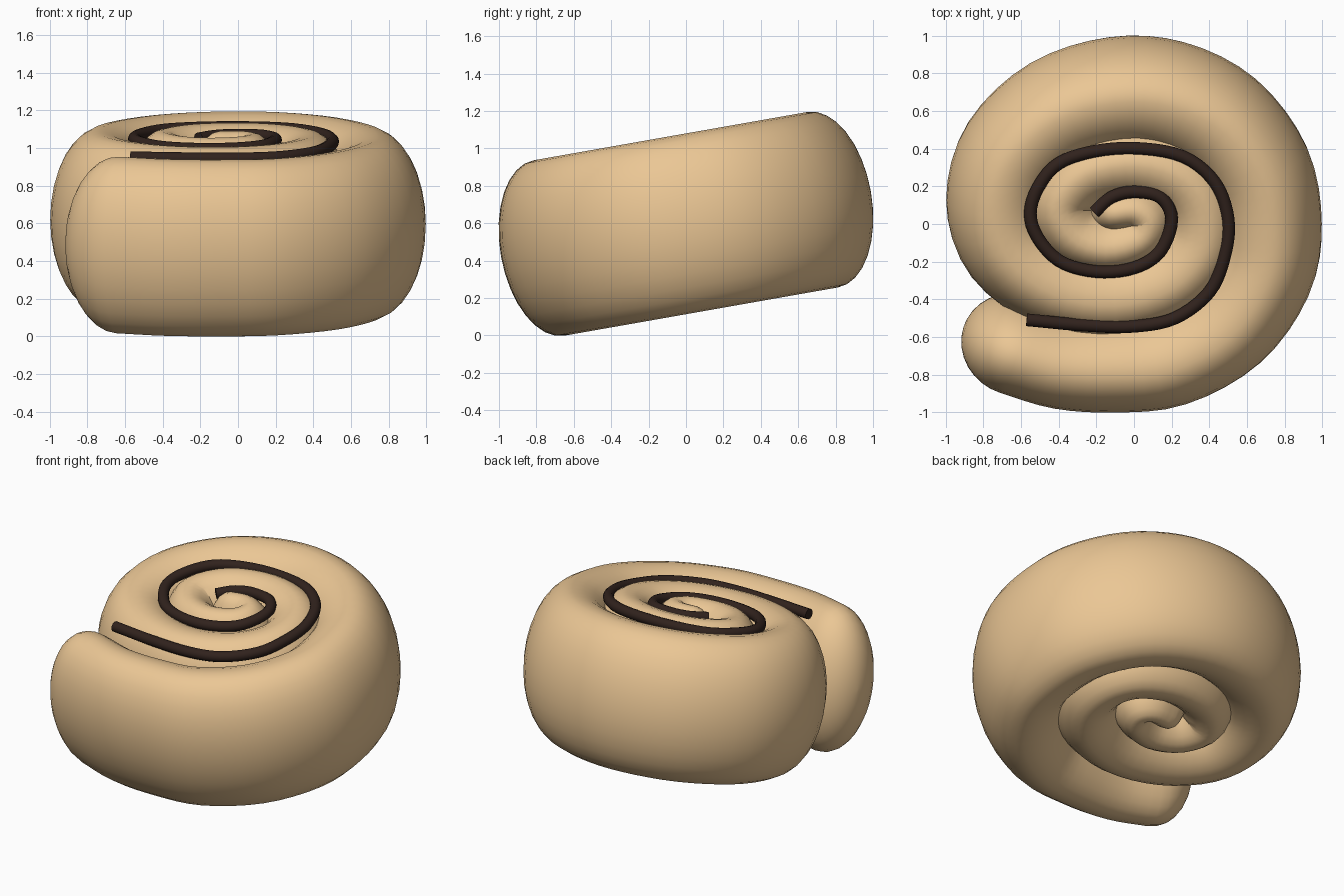
import bpy, bmesh
from math import sin, cos, pi, radians
from mathutils import Vector, Matrix

if "Cube" in bpy.data.objects:
    bpy.data.objects.remove(bpy.data.objects["Cube"])

TILT = Matrix.Translation((0, 0, 0.597)) @ Matrix.Rotation(radians(10), 4, 'X')


def material(name, color):
    m = bpy.data.materials.new(name)
    m.diffuse_color = color
    m.use_nodes = True
    m.node_tree.nodes["Principled BSDF"].inputs["Base Color"].default_value = m.diffuse_color
    return m


def smooth_path(pts, steps):
    """Catmull-Rom spline through 2D points."""
    p = [Vector(q) for q in pts]
    p = [2 * p[0] - p[1]] + p + [2 * p[-1] - p[-2]]
    out = []
    for i in range(1, len(p) - 2):
        a, b, c, d = p[i - 1:i + 3]
        for k in range(steps):
            t = k / steps
            out.append(0.5 * (2 * b + (c - a) * t + (2 * a - 5 * b + 4 * c - d) * t * t
                              + (3 * b - a - 3 * c + d) * t ** 3))
    return out + [p[-2]]


def sweep(name, path, widths, inner, height, z, cap, sides, mat):
    """Sweep an upright oval along a flat path; inner widens its coil side, cap rounds the ends."""
    n = len(path)
    sections = []
    for i, p in enumerate(path):
        t = (path[min(i + 1, n - 1)] - path[max(i - 1, 0)]).normalized()
        sections.append((p, t, widths[i], inner[i], 1.0))
    if cap:
        angles = [pi / 2 * k / 8 for k in range(1, 8)] + [pi / 2 * 0.985]

        def dome(section, sign):
            p, t, w, e, _ = section
            return [(p + t * sign * cap * sin(a) * w / max(widths), t, w, e, cos(a))
                    for a in angles]
        sections = dome(sections[0], -1)[::-1] + sections + dome(sections[-1], 1)
    bm = bmesh.new()
    rings = []
    for p, t, w, e, s in sections:
        side = Vector((-t.y, t.x))
        ring = []
        for k in range(sides):
            a = 2 * pi * k / sides
            q = p + side * w * s * cos(a) * (e if cos(a) > 0 else 1)
            ring.append(bm.verts.new((q.x, q.y, z + height * s * sin(a))))
        rings.append(ring)
    for r, q in zip(rings, rings[1:]):
        for k in range(sides):
            j = (k + 1) % sides
            bm.faces.new((r[k], r[j], q[j], q[k]))
    bm.faces.new(rings[0])
    bm.faces.new(rings[-1])
    bmesh.ops.recalc_face_normals(bm, faces=bm.faces)
    bm.transform(TILT)
    me = bpy.data.meshes.new(name)
    bm.to_mesh(me)
    bm.free()
    me.materials.append(mat)
    ob = bpy.data.objects.new(name, me)
    bpy.context.collection.objects.link(ob)
    bpy.ops.object.select_all(action='DESELECT')
    ob.select_set(True)
    bpy.context.view_layer.objects.active = ob
    bpy.ops.object.shade_smooth_by_angle(angle=radians(50))
    return ob


# Coiled dough strand, from the outer tip to the centre
dough_pts = [(-0.63, -0.65), (-0.38, -0.725), (-0.1, -0.742), (0.2, -0.71), (0.5, -0.54),
             (0.69, -0.27), (0.735, 0), (0.68, 0.3), (0.48, 0.57), (0.2, 0.715), (-0.1, 0.735),
             (-0.42, 0.63), (-0.66, 0.4), (-0.735, 0.13), (-0.66, -0.12), (-0.42, -0.3),
             (-0.1, -0.36), (0.2, -0.27), (0.37, -0.08), (0.38, 0.14), (0.26, 0.31),
             (0.02, 0.39), (-0.25, 0.34), (-0.4, 0.17), (-0.33, 0.0), (-0.15, -0.07),
             (0.03, -0.02), (0.08, 0.08), (0.01, 0.14), (-0.1, 0.13)]
dough_path = smooth_path(dough_pts, 4)
N = len(dough_path)
dough_w = [0.262 if i < N * 0.45 else 0.262 - 0.1 * (i / N - 0.45) / 0.55 for i in range(N)]
dough_in = [1 + 0.28 * min(1, i / 16) * (1 if i < N * 0.7 else (N - i) / (N * 0.3))
            for i in range(N)]
sweep("dough_roll", dough_path, dough_w, dough_in, 0.476, 0, 0.29, 32,
      material("dough", (0.83, 0.57, 0.3, 1)))

# Dark filling line lying in the coil's top groove
fill_pts = [(-0.21, 0.14), (-0.12, 0.22), (0, 0.25), (0.14, 0.22), (0.2, 0.1), (0.14, -0.07),
            (0, -0.16), (-0.2, -0.18), (-0.4, -0.12), (-0.53, 0.04), (-0.54, 0.2),
            (-0.43, 0.38), (-0.25, 0.46), (0, 0.485), (0.26, 0.44), (0.43, 0.3), (0.5, 0.1),
            (0.48, -0.1), (0.4, -0.29), (0.22, -0.43), (0, -0.475), (-0.25, -0.47), (-0.57, -0.44)]
fill_path = smooth_path(fill_pts, 5)
M = len(fill_path)
sweep("filling_swirl", fill_path, [0.034] * M, [1] * M, 0.034, 0.434, 0, 12,
      material("filling", (0.03, 0.016, 0.012, 1)))
